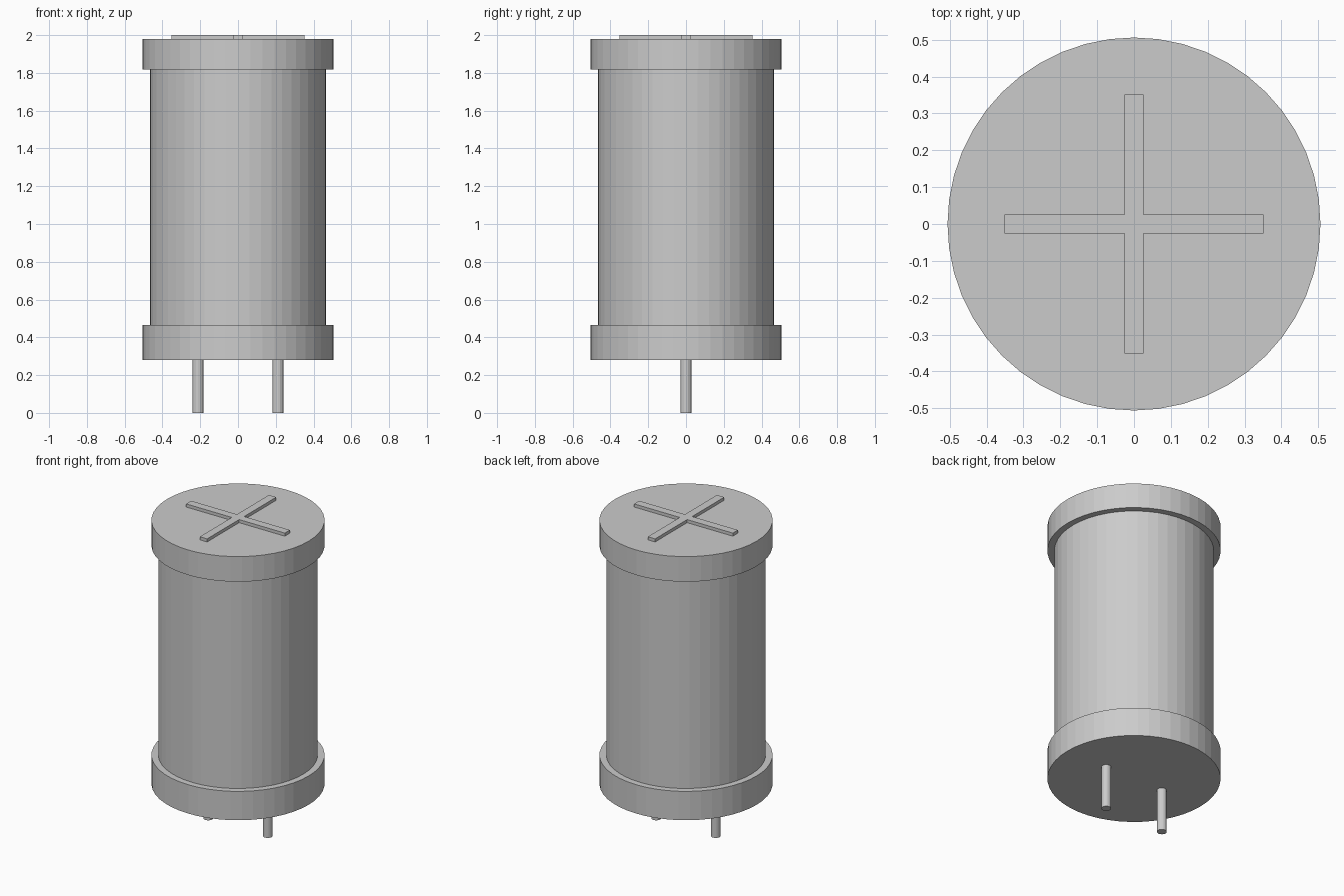
import bpy, bmesh

if "Cube" in bpy.data.objects:
    bpy.data.objects.remove(bpy.data.objects["Cube"])

R_CAP, R_BODY, R_PIN = 0.506, 0.466, 0.029
Z_BASE, Z_BODY0, Z_BODY1, Z_TOP = 0.28, 0.466, 1.818, 1.98


def cylinder(name, radius, z0, z1, sides, x=0.0):
    bpy.ops.mesh.primitive_cylinder_add(
        vertices=sides, radius=radius, depth=z1 - z0, location=(x, 0, (z0 + z1) / 2))
    bpy.context.object.name = name


# Can body between the two end caps
cylinder("body", R_BODY, Z_BODY0, Z_BODY1, 48)
cylinder("bottom_cap", R_CAP, Z_BASE, Z_BODY0, 48)
cylinder("top_cap", R_CAP, Z_BODY1, Z_TOP, 48)

# Two lead pins
for side, x in (("left", -0.212), ("right", 0.212)):
    cylinder(side + "_pin", R_PIN, 0, Z_BASE, 16, x)

# Raised cross on the top cap
L, W = 0.352, 0.026
quarter = [(L, -W), (L, W), (W, W)]
outline = []
for _ in range(4):
    outline += quarter
    quarter = [(-y, x) for x, y in quarter]
bm = bmesh.new()
face = bm.faces.new([bm.verts.new((x, y, Z_TOP)) for x, y in outline])
top = bmesh.ops.extrude_face_region(bm, geom=[face])["geom"]
bmesh.ops.translate(bm, vec=(0, 0, 2 - Z_TOP),
                    verts=[v for v in top if isinstance(v, bmesh.types.BMVert)])
bmesh.ops.recalc_face_normals(bm, faces=bm.faces)
mesh = bpy.data.meshes.new("vent_cross")
bm.to_mesh(mesh)
bm.free()
bpy.context.collection.objects.link(bpy.data.objects.new("vent_cross", mesh))
